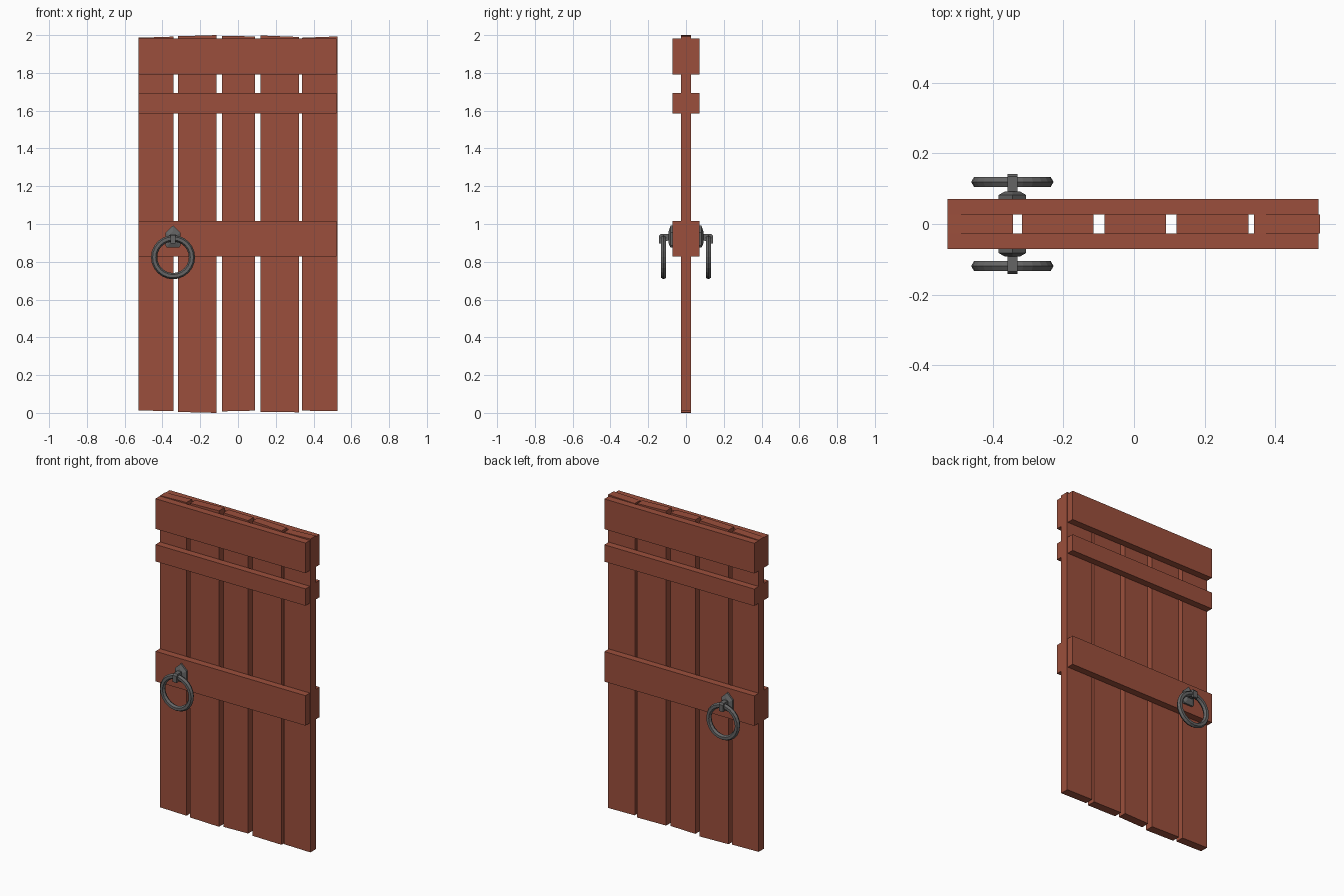
import bpy, bmesh
from math import cos, sin, tau

if "Cube" in bpy.data.objects:
    bpy.data.objects.remove(bpy.data.objects["Cube"])


def material(name, rgb):
    m = bpy.data.materials.new(name)
    m.diffuse_color = (*rgb, 1)
    m.use_nodes = True
    m.node_tree.nodes["Principled BSDF"].inputs["Base Color"].default_value = m.diffuse_color
    return m


WOOD = material("red_wood", (0.33, 0.078, 0.045))
IRON = material("dark_iron", (0.13, 0.13, 0.13))


def finish(name, bm, mat):
    bmesh.ops.recalc_face_normals(bm, faces=bm.faces)
    me = bpy.data.meshes.new(name)
    bm.to_mesh(me)
    bm.free()
    me.materials.append(mat)
    ob = bpy.data.objects.new(name, me)
    bpy.context.collection.objects.link(ob)
    return ob


def loft(name, rings, mat, closed=False):
    """Skin equal-length point loops; cap the ends or join them in a circle."""
    bm = bmesh.new()
    vs = [[bm.verts.new(p) for p in r] for r in rings]
    n = len(vs[0])
    pairs = list(zip(vs, vs[1:])) + ([(vs[-1], vs[0])] if closed else [])
    for a, b in pairs:
        for i in range(n):
            j = (i + 1) % n
            bm.faces.new((a[i], a[j], b[j], b[i]))
    if not closed:
        bm.faces.new(vs[0])
        bm.faces.new(vs[-1])
    return finish(name, bm, mat)


def extrude_xz(name, pts, y0, y1, mat):
    return loft(name, [[(x, y, z) for x, z in pts] for y in (y0, y1)], mat)


# Vertical planks with slightly uneven ends: x0, x1, bottom L/R, top L/R
planks = [
    (-0.528, -0.342, 0.013, 0.009, 1.986, 1.992),
    (-0.317, -0.114, 0.005, 0.000, 1.994, 2.000),
    (-0.084, 0.090, 0.008, 0.012, 1.996, 1.993),
    (0.120, 0.324, 0.006, 0.003, 1.998, 1.990),
    (0.340, 0.526, 0.012, 0.009, 1.986, 1.993),
]
for i, (x0, x1, bl, br, tl, tr) in enumerate(planks):
    extrude_xz(f"plank_{i + 1}", [(x0, bl), (x1, br), (x1, tr), (x0, tl)],
               -0.027, 0.027, WOOD)

# Everything below repeats on the front (-1) and back (+1)
HX = -0.344
for side, s in (("front", -1), ("back", 1)):
    # Horizontal battens
    for part, z0, z1 in (("top", 1.792, 1.983), ("upper", 1.586, 1.693),
                         ("middle", 0.827, 1.017)):
        extrude_xz(f"{side}_{part}_batten",
                   [(-0.528, z0), (0.522, z0), (0.522, z1), (-0.528, z1)],
                   s * 0.027, s * 0.071, WOOD)

    # Pointed back plate with a chamfered face
    outline = [(-0.032, 0.875), (0.032, 0.875), (0.039, 0.885), (0.039, 0.955),
               (0, 0.992), (-0.039, 0.955), (-0.039, 0.885)]
    loft(f"{side}_handle_plate",
         [[(HX + x * k, s * y, 0.925 + (z - 0.925) * k) for x, z in outline]
          for y, k in ((0.065, 1), (0.082, 1), (0.092, 0.55))], IRON)

    # Hook that carries the ring
    hook = [(0.085, 0.948), (0.134, 0.948), (0.142, 0.938), (0.142, 0.896),
            (0.128, 0.896), (0.122, 0.910), (0.085, 0.912)]
    loft(f"{side}_ring_hook",
         [[(HX + dx, s * y, z) for y, z in hook] for dx in (-0.014, 0.014)], IRON)

    # Hanging ring with a six-sided section
    R, r = 0.1, 0.0165
    rings = []
    for i in range(24):
        a = tau * i / 24
        rings.append([(HX + (R + r * cos(b)) * cos(a), s * (0.119 + r * sin(b)),
                       0.824 + (R + r * cos(b)) * sin(a))
                      for b in (tau * k / 6 for k in range(6))])
    loft(f"{side}_pull_ring", rings, IRON, closed=True)
